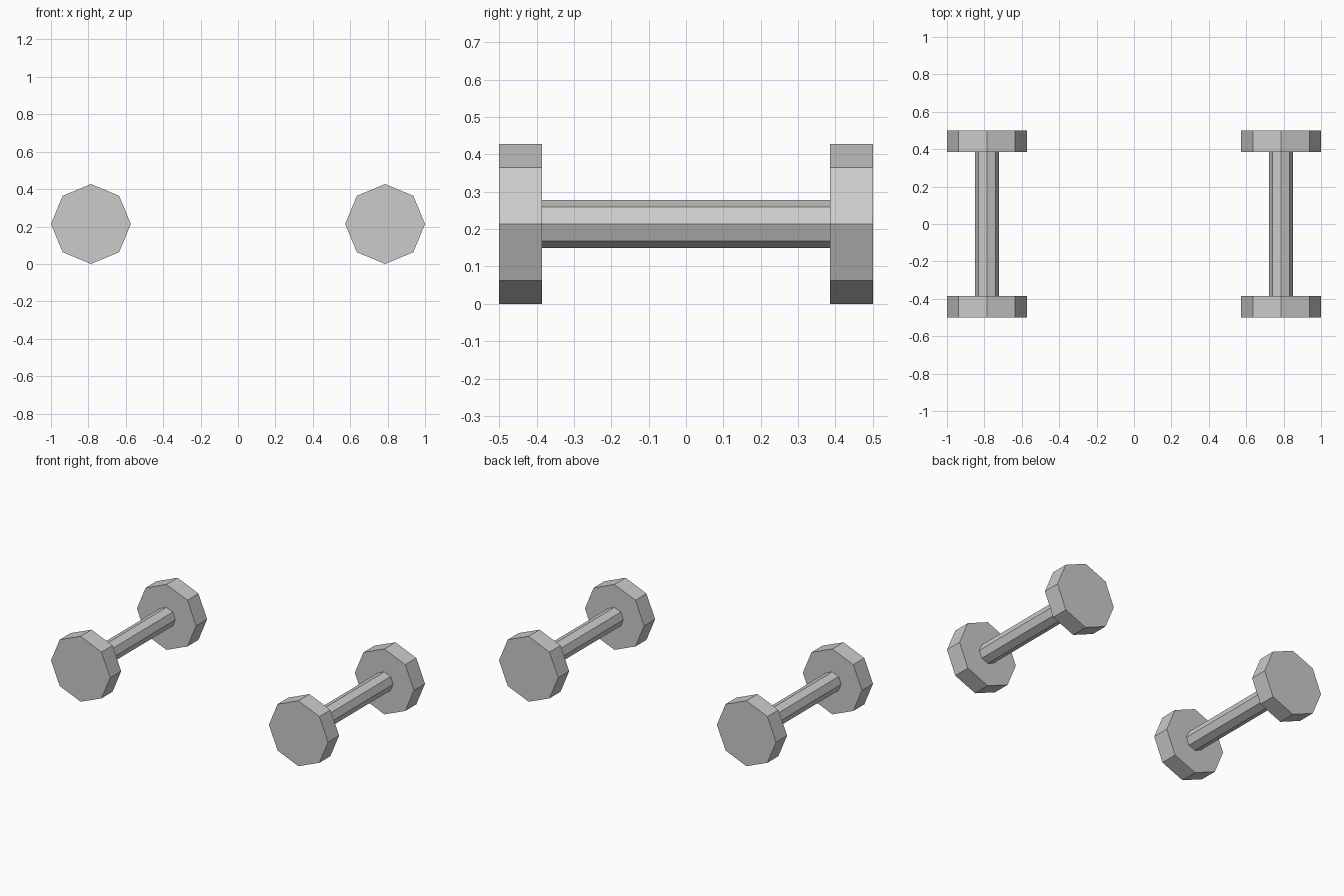
import bpy
from math import pi

if "Cube" in bpy.data.objects:
    bpy.data.objects.remove(bpy.data.objects["Cube"])

HEAD_R, BAR_R = 0.2135, 0.064
CENTRE_X = 1 - HEAD_R
INNER_Y, OUTER_Y = 0.386, 0.5


def octagon_prism(name, x, y0, y1, radius):
    """Flat-shaded eight-sided prism lying along y, corner pointing up."""
    bpy.ops.mesh.primitive_cylinder_add(
        vertices=8, radius=radius, depth=y1 - y0,
        location=(x, (y0 + y1) / 2, HEAD_R), rotation=(pi / 2, 0, 0))
    bpy.context.object.name = name


for side, x in (("left", -CENTRE_X), ("right", CENTRE_X)):
    # Grip bar
    octagon_prism(f"{side}_handle", x, -INNER_Y, INNER_Y, BAR_R)
    # Weights at both ends
    octagon_prism(f"{side}_front_weight", x, -OUTER_Y, -INNER_Y, HEAD_R)
    octagon_prism(f"{side}_back_weight", x, INNER_Y, OUTER_Y, HEAD_R)
